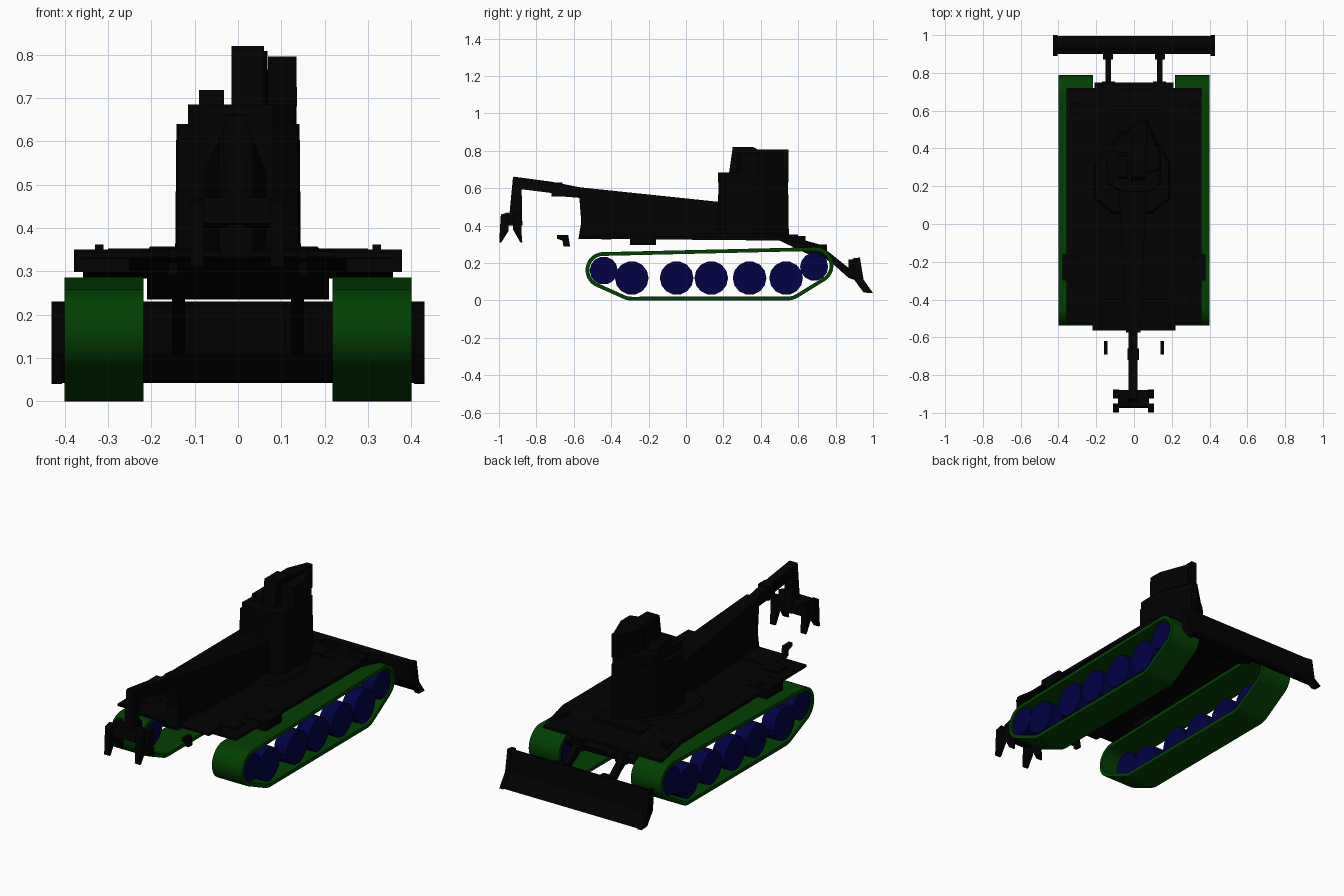
import bpy, bmesh, math
from mathutils import Vector

cube = bpy.data.objects.get("Cube")
if cube:
    bpy.data.objects.remove(cube)


def material(name, rgb):
    m = bpy.data.materials.new(name)
    m.use_nodes = True
    m.diffuse_color = (*rgb, 1)
    bsdf = next(n for n in m.node_tree.nodes if n.type == 'BSDF_PRINCIPLED')
    bsdf.inputs["Base Color"].default_value = (*rgb, 1)
    bsdf.inputs["Roughness"].default_value = 0.8
    return m


BLACK = material("black", (.0005, .0005, .0005))
GREEN = material("dark_green", (.0005, .05, .0005))
BLUE = material("navy_blue", (.0005, .0005, .06))


def finish(name, bm, mat):
    bmesh.ops.recalc_face_normals(bm, faces=bm.faces)
    mesh = bpy.data.meshes.new(name)
    bm.to_mesh(mesh)
    bm.free()
    mesh.materials.append(mat)
    ob = bpy.data.objects.new(name, mesh)
    bpy.context.collection.objects.link(ob)
    return ob


def prism(name, pts, a, b, axis='x', mat=BLACK, taper=1):
    """Extrude a (y, z) profile along x, or an (x, y) plan along z; taper shrinks the far end."""
    bm = bmesh.new()
    n = len(pts)
    cu, cv = sum(p[0] for p in pts) / n, sum(p[1] for p in pts) / n
    rings = []
    for t, k in ((a, 1), (b, taper)):
        ring = []
        for u, v in pts:
            u, v = cu + (u - cu) * k, cv + (v - cv) * k
            ring.append(bm.verts.new((t, u, v) if axis == 'x' else (u, v, t)))
        rings.append(ring)
    bm.faces.new(rings[0])
    bm.faces.new(rings[1])
    for i in range(n):
        j = (i + 1) % n
        bm.faces.new((rings[0][i], rings[0][j], rings[1][j], rings[1][i]))
    return finish(name, bm, mat)


def box(name, x, y, z):
    return prism(name, [(x[0], y[0]), (x[1], y[0]), (x[1], y[1]), (x[0], y[1])], z[0], z[1], 'z')


def belt(name, circles, a, b, thick):
    """Closed band wrapped tightly round a set of (y, z, radius) circles."""
    bm = bmesh.new()
    loops = []
    steps = 48
    for i in range(steps):
        ang = 2 * math.pi * i / steps
        d = Vector((math.cos(ang), math.sin(ang)))
        y, z, r = max(circles, key=lambda c: c[0] * d.x + c[1] * d.y + c[2])
        loops.append([bm.verts.new((x, y + d.x * q, z + d.y * q))
                      for x, q in ((a, r), (b, r), (b, r - thick), (a, r - thick))])
    for i in range(steps):
        p, q = loops[i], loops[(i + 1) % steps]
        for k in range(4):
            bm.faces.new((p[k], q[k], q[(k + 1) % 4], p[(k + 1) % 4]))
    return finish(name, bm, GREEN)


def wheel(name, y, z, r, a, b):
    pts = [(y + r * math.cos(math.tau * i / 14), z + r * math.sin(math.tau * i / 14)) for i in range(14)]
    return prism(name, pts, a, b, 'x', BLUE)


# Running gear and paired parts on both sides
BELT = [(-.44, .162, .097), (-.29, .115, .115), (.54, .115, .115), (.69, .187, .098)]
WHEELS = [(-.44, .16, .075), (-.29, .12, .09), (-.05, .12, .09), (.135, .12, .09),
          (.34, .12, .09), (.535, .12, .09), (.685, .18, .075)]
for side, s in (("left", 1), ("right", -1)):
    def mx(a, b):
        return tuple(sorted((a * s, b * s)))

    belt(side + "_track", BELT, *mx(.218, .4), .02)
    for i, (y, z, r) in enumerate(WHEELS):
        wheel(f"{side}_wheel_{i + 1}", y, z, r, *mx(.315, .393))

    # Fender boxes, lamps and tow hooks
    box(side + "_fender_box", mx(.25, .378), (-.30, -.16), (.298, .35))
    box(side + "_rear_lamp", mx(.29, .34), (.59, .64), (.31, .345))
    box(side + "_lamp_guard", mx(.31, .33), (-.20, -.17), (.345, .362))
    box(side + "_hatch", mx(.20, .30), (-.45, -.36), (.34, .352))
    prism(side + "_front_hook", [(-.69, .35), (-.63, .35), (-.62, .29), (-.655, .29), (-.66, .32), (-.69, .33)],
          *mx(.14, .16))

    # Blade arms and their mounts
    prism(side + "_blade_arm", [(.70, .29), (.76, .262), (.90, .15), (.90, .11), (.87, .12), (.78, .2), (.70, .25)],
          *mx(.122, .152))
    box(side + "_blade_bracket", mx(.11, .165), (.87, .915), (.12, .22))
    box(side + "_arm_mount", mx(.10, .17), (.68, .755), (.235, .30))

# Hull deck, nose and sloped tail
prism("deck", [(-.53, .33), (-.53, .343), (.55, .345), (.72, .298), (.72, .283), (.55, .32)], -.358, .358)
prism("nose", [(-.565, .333), (-.565, .345), (-.4, .352), (-.4, .325)], -.22, .22)
prism("tail", [(.5, .35), (.58, .34), (.75, .27), (.74, .238), (.68, .235), (.5, .32)], -.21, .21)
box("engine_cover", (-.15, .15), (.50, .60), (.32, .352))

# Turret base and main body
prism("turret_base", [(-.22, .13), (-.12, .05), (.10, .05), (.20, .13), (.20, .32), (.10, .5), (-.08, .5), (-.22, .32)],
      .335, .357, 'z', taper=.92)
BODY = [(-.14, .21), (-.07, .17), (.08, .17), (.14, .21), (.145, .36), (.07, .55), (.03, .55), (-.11, .43), (-.145, .33)]
prism("turret_body", BODY, .34, .64, 'z', taper=.98)
prism("turret_roof", [(-.115, .2), (-.06, .172), (.08, .172), (.13, .21), (.135, .36), (.06, .548), (.03, .548), (-.1, .42)],
      .63, .685, 'z')

# Upper tower blocks
prism("tower_rear", [(-.01, .3), (.062, .3), (.068, .548), (.035, .548), (-.01, .44)], .68, .808, 'z')
prism("tower_side", [(.068, .27), (.136, .29), (.136, .37), (.075, .53), (.068, .53)], .68, .795, 'z', taper=.97)
prism("tower_front", [(.23, .68), (.25, .82), (.36, .82), (.38, .81), (.38, .68)], -.015, .06)
prism("sight_housing", [(.24, .68), (.25, .718), (.36, .718), (.38, .68)], -.09, -.032)

# Crane boom: deep wall that widens towards the turret, slim tip and drop arm
boom = prism("boom", [(-.575, .33), (-.56, .42), (-.575, .606), (.18, .527), (.18, .33)], -.042, .034)
for v in boom.data.vertices:
    v.co.x *= 1 + 1.2 * (v.co.y + .575)
prism("boom_tip", [(-.92, .662), (-.72, .635), (-.56, .604), (-.56, .548), (-.66, .556), (-.72, .575), (-.88, .595)],
      -.028, .018)
box("boom_sleeve", (-.035, .026), (-.72, -.66), (.555, .632))
prism("drop_arm", [(-.925, .66), (-.88, .655), (-.875, .40), (-.95, .40)], -.028, .018)

# Gripper with four claws
prism("gripper_bar", [(-.975, .41), (-.965, .47), (-.88, .455), (-.88, .40)], -.085, .08)
for i, x in enumerate((-.095, .09)):
    for j, y in enumerate((-.97, -.90)):
        tip = -.998 if j == 0 else -.885
        prism(f"claw_{i}_{j}", [(y - .02, .46), (y + .02, .47), (y + .02, .37), (tip + .01, .31), (tip, .31), (y - .025, .38)],
              x - .016, x + .016)

# Dozer blade with end plates
BLADE = [(.9, .22), (.925, .23), (.935, .18), (.94, .11), (.995, .042), (.955, .05), (.91, .11)]
prism("blade", BLADE, -.41, .41)
for name, x in (("left_blade_end", .418), ("right_blade_end", -.418)):
    prism(name, [(.89, .225), (.93, .23), (.95, .11), (1.0, .04), (.95, .042), (.9, .11)], x - .012, x + .012)
